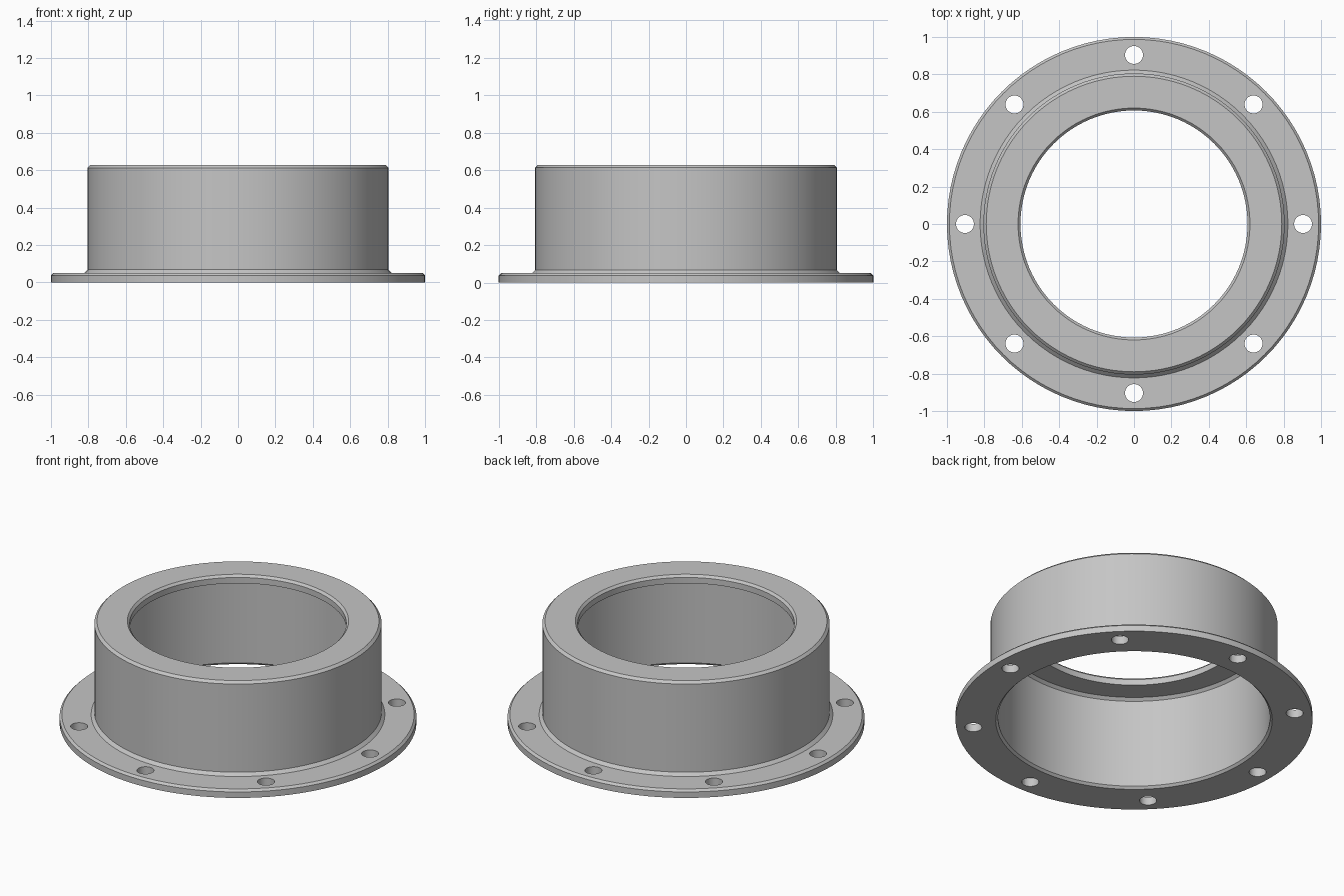
import bpy
import bmesh
import math
from mathutils import Matrix, Vector

cube = bpy.data.objects.get("Cube")
if cube:
    bpy.data.objects.remove(cube, do_unlink=True)

SEGMENTS = 96
HOLES = 8

# Single grey material
grey = bpy.data.materials.new("plain_grey")
grey.use_nodes = True
colour = (0.56, 0.56, 0.56, 1)
grey.diffuse_color = colour
grey.node_tree.nodes["Principled BSDF"].inputs["Base Color"].default_value = colour


def make_object(name, bm):
    bmesh.ops.recalc_face_normals(bm, faces=bm.faces)
    mesh = bpy.data.meshes.new(name)
    bm.to_mesh(mesh)
    bm.free()
    mesh.materials.append(grey)
    obj = bpy.data.objects.new(name, mesh)
    bpy.context.collection.objects.link(obj)
    return obj


def lathe(name, profile):
    """Spin a closed (radius, height) profile around the z axis."""
    bm = bmesh.new()
    verts = [bm.verts.new((r, 0, z)) for r, z in profile]
    edges = [bm.edges.new((v, verts[i - 1])) for i, v in enumerate(verts)]
    bmesh.ops.spin(bm, geom=verts + edges, cent=(0, 0, 0), axis=(0, 0, 1),
                   angle=math.tau, steps=SEGMENTS, use_duplicate=False)
    bmesh.ops.remove_doubles(bm, verts=bm.verts, dist=0.0001)
    return make_object(name, bm)


# Flanged collar: chamfered flange, tube wall and inward lip at the top
collar = lathe("flanged_collar", [
    (0.775, 0), (1, 0), (1, 0.037), (0.987, 0.05),              # flange
    (0.823, 0.05), (0.805, 0.068),                              # root fillet
    (0.805, 0.613), (0.79, 0.628),                              # outer wall
    (0.62, 0.628), (0.607, 0.614), (0.607, 0.578),              # lip
    (0.745, 0.578), (0.762, 0.562), (0.762, 0.014),             # bore
])

# Ring of bolt hole cutters
bm = bmesh.new()
for i in range(HOLES):
    turn = Matrix.Rotation(math.tau * i / HOLES, 4, "Z")
    place = turn @ Matrix.Translation(Vector((0.904, 0, 0.025)))
    bmesh.ops.create_cone(bm, cap_ends=True, segments=32, radius1=0.048,
                          radius2=0.048, depth=0.2, matrix=place)
cutter = make_object("bolt_hole_cutter", bm)
cutter.hide_render = True

# Cut the bolt holes, then discard the cutter
cut = collar.modifiers.new("bolt_holes", "BOOLEAN")
cut.operation = "DIFFERENCE"
cut.solver = "EXACT"
cut.object = cutter
bpy.ops.object.select_all(action="DESELECT")
bpy.context.view_layer.objects.active = collar
collar.select_set(True)
bpy.ops.object.modifier_apply(modifier=cut.name)
bpy.data.objects.remove(cutter, do_unlink=True)

# Smooth round walls with crisp chamfers
bpy.ops.object.shade_smooth_by_angle(angle=math.radians(30))
